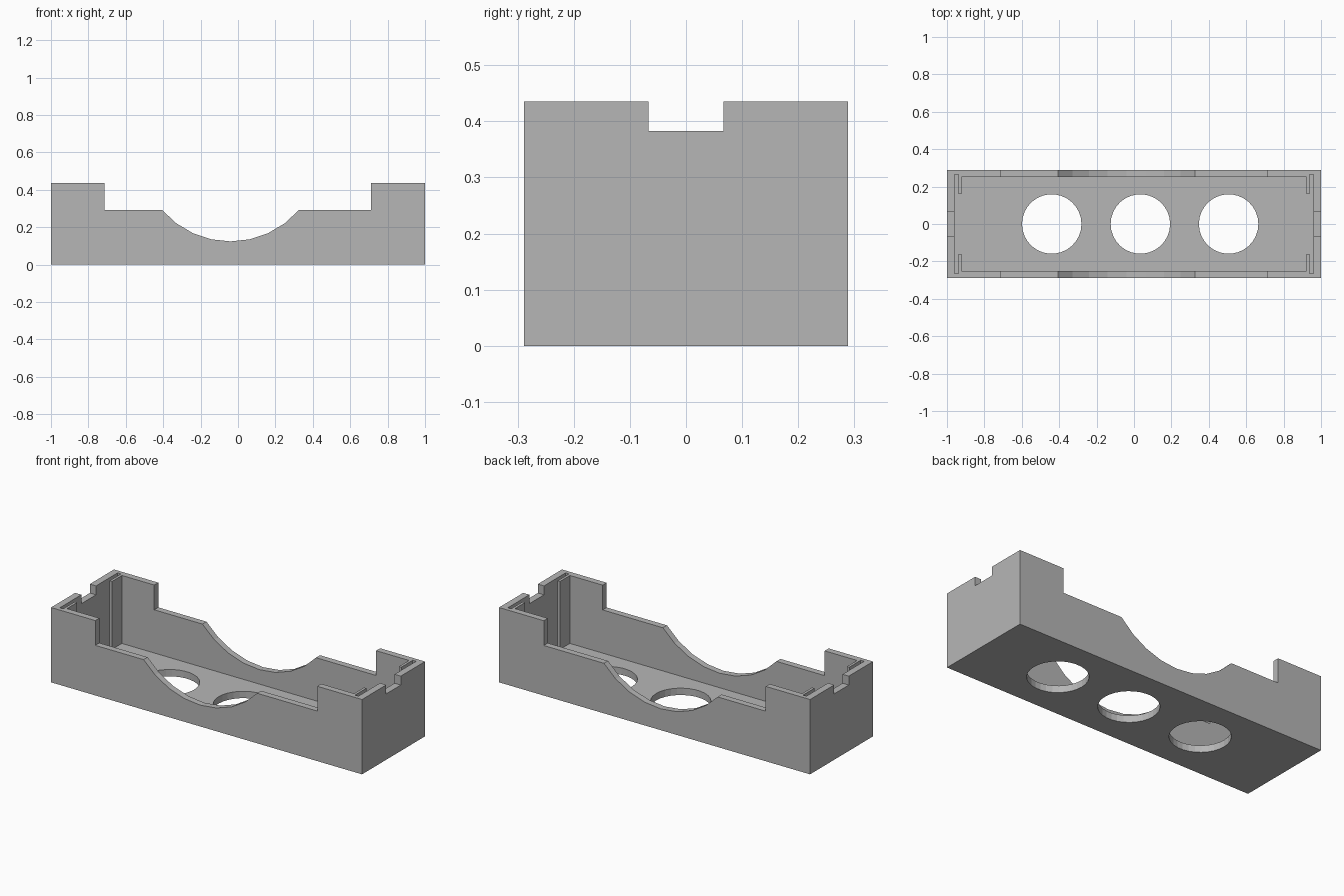
import bpy, bmesh
from math import sin, cos, pi, asin
from mathutils import Vector

if "Cube" in bpy.data.objects:
    bpy.data.objects.remove(bpy.data.objects["Cube"], do_unlink=True)

grey = bpy.data.materials.new("plain grey")
grey.use_nodes = True
colour = (0.47, 0.47, 0.47, 1)
grey.diffuse_color = colour
grey.node_tree.nodes["Principled BSDF"].inputs["Base Color"].default_value = colour

LENGTH, DEPTH, HEIGHT = 1.0, 0.289, 0.435   # half length, half depth, full height
FLOOR = 0.04


def prism(name, outline, start, travel):
    """Extrude a flat outline (placed by the start function) along travel."""
    bm = bmesh.new()
    face = bm.faces.new([bm.verts.new(start(a, b)) for a, b in outline])
    grown = bmesh.ops.extrude_face_region(bm, geom=[face])["geom"]
    bmesh.ops.translate(bm, vec=Vector(travel),
                        verts=[v for v in grown if isinstance(v, bmesh.types.BMVert)])
    bmesh.ops.recalc_face_normals(bm, faces=bm.faces)
    mesh = bpy.data.meshes.new(name)
    bm.to_mesh(mesh)
    bm.free()
    mesh.materials.append(grey)
    obj = bpy.data.objects.new(name, mesh)
    bpy.context.collection.objects.link(obj)
    return obj


def upward(z):
    return lambda x, y: (x, y, z)


# Outer block: front silhouette with lowered sides and a shallow round scoop
sill, scoop_x, scoop_low, half_chord = 0.291, -0.04, 0.124, 0.365
sag = sill - scoop_low
radius = (half_chord ** 2 + sag ** 2) / (2 * sag)
reach = asin(half_chord / radius)
steps = 8
scoop = []
for i in range(steps + 1):
    a = reach * (1 - 2 * i / steps)
    scoop.append((scoop_x + radius * sin(a), scoop_low + radius * (1 - cos(a))))
silhouette = [(-LENGTH, 0), (LENGTH, 0), (LENGTH, HEIGHT), (0.712, HEIGHT), (0.712, sill),
              *scoop, (-0.715, sill), (-0.715, HEIGHT), (-LENGTH, HEIGHT)]
tray = prism("open_tray", silhouette, lambda x, z: (x, -DEPTH, z), (0, 2 * DEPTH, 0))

# Inner pocket, with guide rails and panel slots at both ends
quarter = [(0.923, 0.252), (0.923, 0.16), (0.938, 0.16), (0.938, 0.265), (0.96, 0.265)]
right = quarter + [(x, -y) for x, y in reversed(quarter)]
left = [(-x, -y) for x, y in right]
cutters = [prism("pocket_cutter", right + left, upward(FLOOR), (0, 0, 1))]

# Cable notch through both end walls
notch = [(-0.067, 0.383), (0.067, 0.383), (0.067, 0.6), (-0.067, 0.6)]
cutters.append(prism("notch_cutter", notch, lambda y, z: (-1.2, y, z), (2.4, 0, 0)))

# Three round openings in the floor
sides = 30
for x in (-0.44, 0.034, 0.506):
    circle = [(x + 0.159 * cos(2 * pi * i / sides), 0.159 * sin(2 * pi * i / sides))
              for i in range(sides)]
    cutters.append(prism("floor_hole_cutter", circle, upward(-0.1), (0, 0, 0.2)))

for cutter in cutters:
    cutter.hide_render = True
    cut = tray.modifiers.new(cutter.name, "BOOLEAN")
    cut.operation = "DIFFERENCE"
    cut.solver = "EXACT"
    cut.object = cutter

# Bake the cuts and discard the cutters
bpy.context.view_layer.update()
finished = bpy.data.meshes.new_from_object(
    tray.evaluated_get(bpy.context.evaluated_depsgraph_get()))
tray.modifiers.clear()
tray.data = finished
for cutter in cutters:
    bpy.data.objects.remove(cutter, do_unlink=True)
